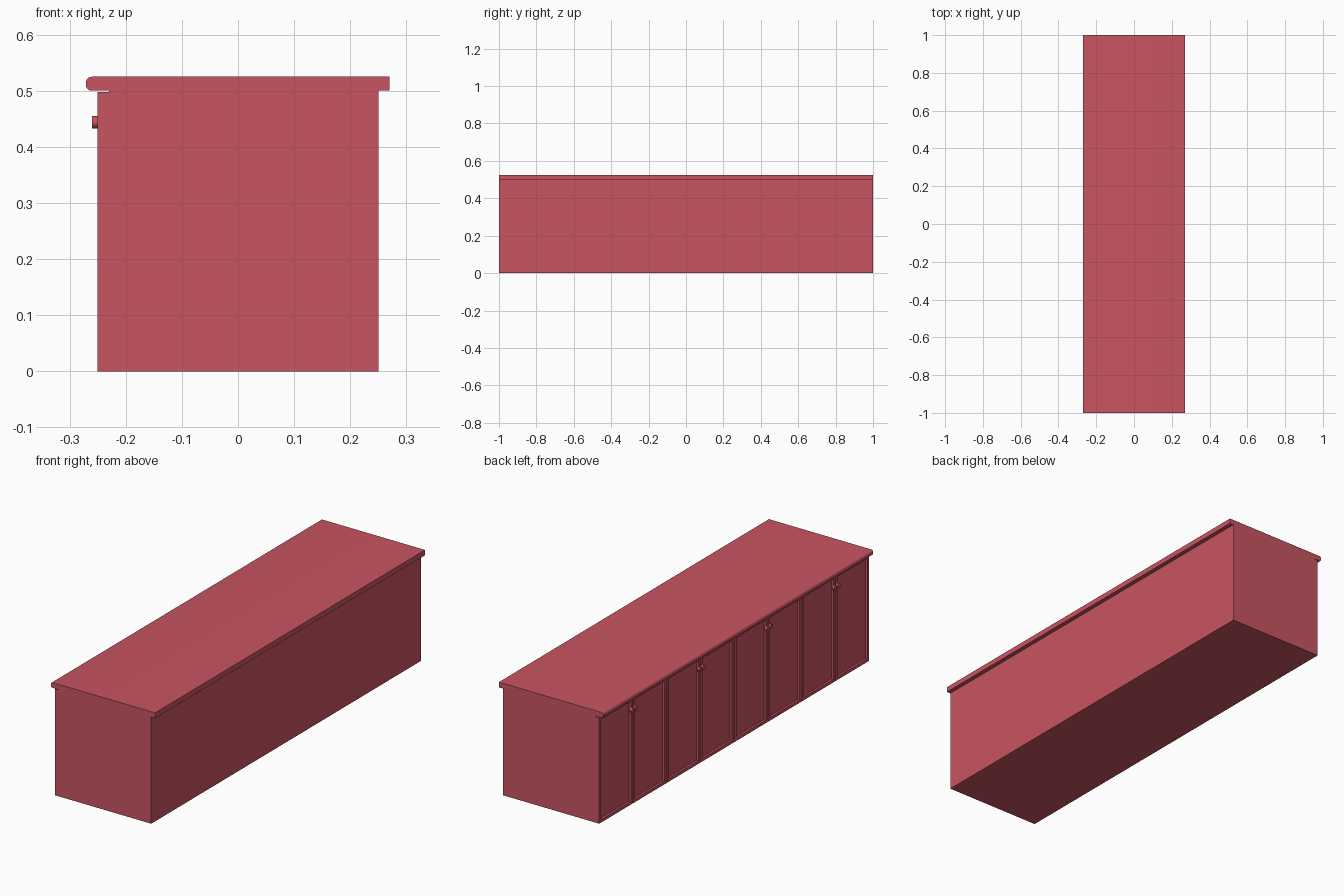
import bpy, bmesh, math
from mathutils import Matrix, Vector

if "Cube" in bpy.data.objects:
    bpy.data.objects.remove(bpy.data.objects["Cube"])


def finish(name, bm):
    bmesh.ops.recalc_face_normals(bm, faces=bm.faces)
    me = bpy.data.meshes.new(name)
    bm.to_mesh(me)
    bm.free()
    ob = bpy.data.objects.new(name, me)
    bpy.context.collection.objects.link(ob)
    me.materials.append(red)
    return ob


def smooth(ob):
    bpy.ops.object.select_all(action='DESELECT')
    ob.select_set(True)
    bpy.context.view_layer.objects.active = ob
    bpy.ops.object.shade_smooth_by_angle(angle=math.radians(35))


def box_bm(lo, hi):
    lo, hi = Vector(lo), Vector(hi)
    bm = bmesh.new()
    bmesh.ops.create_cube(bm, size=1, matrix=Matrix.Translation((lo + hi) / 2)
                          @ Matrix.Diagonal((*(hi - lo), 1)))
    return bm


red = bpy.data.materials.new("red_paint")
red.diffuse_color = (0.58, 0.09, 0.12, 1)
red.use_nodes = True
red.node_tree.nodes["Principled BSDF"].inputs["Base Color"].default_value = red.diffuse_color

FRONT, DOOR_T, DOOR_W, GAP = -0.25, 0.02, 0.25, 0.004

# Cabinet body behind the doors
finish("cabinet_body", box_bm((FRONT + DOOR_T, -1, 0), (0.25, 1, 0.5)))

# Countertop: square back edge, rounded edge over the doors
r, z0, z1, x0 = 0.01, 0.5, 0.525, -0.271
profile = [(0.27, z0), (0.27, z1)]
for cz, start in ((z1 - r, 90), (z0 + r, 180)):
    for i in range(6):
        a = math.radians(start + 18 * i)
        profile.append((x0 + r + r * math.cos(a), cz + r * math.sin(a)))
bm = bmesh.new()
face = bm.faces.new([bm.verts.new((x, -1, z)) for x, z in profile])
ext = bmesh.ops.extrude_face_region(bm, geom=[face])
bmesh.ops.translate(bm, vec=(0, 2, 0),
                    verts=[v for v in ext["geom"] if isinstance(v, bmesh.types.BMVert)])
smooth(finish("countertop", bm))

# Eight doors with recessed panels, knobs meeting at each pair's centre
for i in range(8):
    y0 = -1 + i * DOOR_W
    left = y0 + (0 if i == 0 else GAP / 2)
    right = y0 + DOOR_W - (0 if i == 7 else GAP / 2)
    bm = box_bm((FRONT, left, 0), (FRONT + DOOR_T, right, 0.498))
    front = min(bm.faces, key=lambda f: f.calc_center_median().x)
    bmesh.ops.inset_region(bm, faces=[front], thickness=0.02)
    ext = bmesh.ops.extrude_discrete_faces(bm, faces=[front])
    bmesh.ops.translate(bm, vec=(0.01, 0, 0), verts=ext["faces"][0].verts)
    finish(f"door_{i + 1}", bm)

    ky = y0 + (DOOR_W - 0.013 if i % 2 == 0 else 0.013)
    bm = bmesh.new()
    bmesh.ops.create_cone(bm, cap_ends=True, segments=16, radius1=0.011, radius2=0.011,
                          depth=0.012, matrix=Matrix.Translation((-0.254, ky, 0.444))
                          @ Matrix.Rotation(math.pi / 2, 4, 'Y'))
    smooth(finish(f"knob_{i + 1}", bm))
